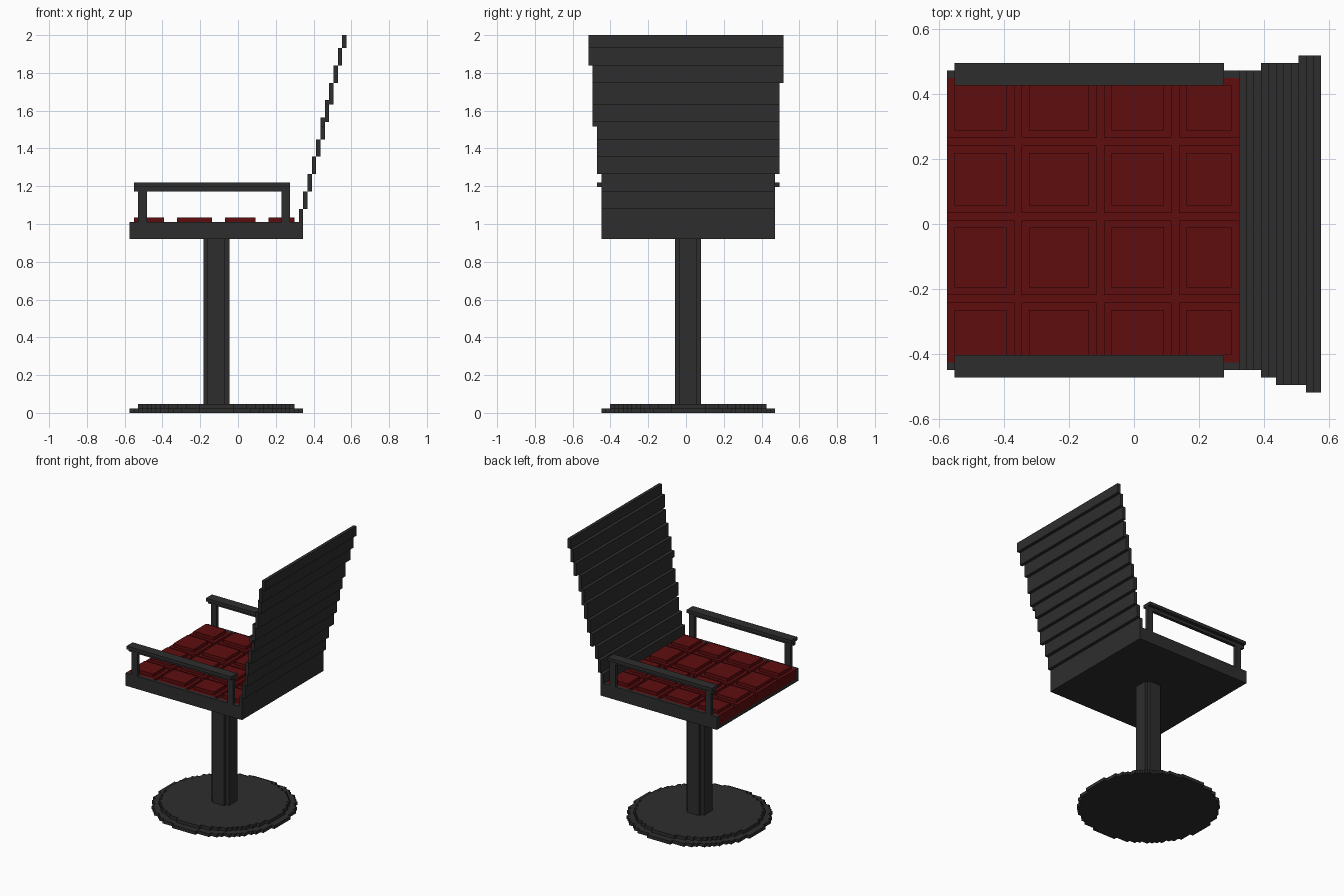
import bpy, bmesh, math

cube = bpy.data.objects.get("Cube")
if cube:
    bpy.data.objects.remove(cube, do_unlink=True)

U = 2 / 87            # one block; all part sizes below are in blocks
CX, CY = -5, 0.5      # axis of the pedestal


def material(name, rgb):
    m = bpy.data.materials.new(name)
    m.use_nodes = True
    m.diffuse_color = (*rgb, 1)
    m.node_tree.nodes["Principled BSDF"].inputs["Base Color"].default_value = (*rgb, 1)
    return m


DARK = material("charcoal", (0.027, 0.027, 0.027))
RED = material("dark red", (0.115, 0.004, 0.0045))


def finish(name, bm, mat):
    bmesh.ops.scale(bm, vec=(U, U, U), verts=bm.verts)
    bmesh.ops.recalc_face_normals(bm, faces=bm.faces)
    me = bpy.data.meshes.new(name)
    bm.to_mesh(me)
    bm.free()
    me.materials.append(mat)
    ob = bpy.data.objects.new(name, me)
    bpy.context.collection.objects.link(ob)
    return ob


def boxes(name, mat, *ranges):
    """One object made of boxes, each given as x0, x1, y0, y1, z0, z1."""
    bm = bmesh.new()
    for x0, x1, y0, y1, z0, z1 in ranges:
        vs = bmesh.ops.create_cube(bm, size=1)["verts"]
        bmesh.ops.scale(bm, vec=(x1 - x0, y1 - y0, z1 - z0), verts=vs)
        bmesh.ops.translate(bm, vec=((x0 + x1) / 2, (y0 + y1) / 2, (z0 + z1) / 2), verts=vs)
    return finish(name, bm, mat)


def prism(name, mat, half_widths, z0, z1):
    """Stepped, mirrored outline: half width of each one-block row from the axis out."""
    quarter = []
    for j, w in enumerate(half_widths):
        for p in ((w, j), (w, j + 1)):
            # drop points in the middle of a straight run
            if len(quarter) > 1 and quarter[-1][0] == quarter[-2][0] == p[0]:
                quarter.pop()
            if not quarter or quarter[-1] != p:
                quarter.append(p)
    right = [(x, -y) for x, y in reversed(quarter[1:])] + quarter[1:]
    outline = right + [(-x, y) for x, y in reversed(right)]
    bm = bmesh.new()
    face = bm.faces.new([bm.verts.new((CX + x, CY + y, z0)) for x, y in outline])
    top = bmesh.ops.extrude_face_region(bm, geom=[face])["geom"]
    bmesh.ops.translate(bm, vec=(0, 0, z1 - z0),
                        verts=[g for g in top if isinstance(g, bmesh.types.BMVert)])
    if not face.is_valid or len(bm.faces) < len(outline) + 2:
        bm.faces.new([v for v in bm.verts if v.co.z == z0][:len(outline)])
    return finish(name, bm, mat)


def disc(r):
    return [round(math.sqrt(r * r - (j + 0.5) ** 2)) for j in range(r)]


# Pedestal: two stepped discs and a column with notched corners
prism("base_plate", DARK, disc(20), 0, 1)
prism("base_step", DARK, disc(18), 1, 2)
prism("column", DARK, [3, 3, 2], 2, 40)

# Seat tray: floor, two side rails and a rear rail
boxes("seat_frame", DARK,
      (-25, 15, -19.5, 20.5, 40, 41),
      (-25, 14, -19.5, -18.5, 41, 44),
      (-25, 14, 19.5, 20.5, 41, 44),
      (14, 15, -19.5, 20.5, 41, 44))

# Upholstery: slab with a 4 x 4 grid of stepped pads
boxes("seat_cushion", RED, (-25, 14, -18.5, 19.5, 41, 43))
columns = [(-25, -16), (-15, -5), (-4, 5), (6, 14)]
rows = [(-18.5, -10.5), (-9.5, 0.5), (1.5, 10.5), (11.5, 19.5)]
pads = []
for x0, x1 in columns:
    for y0, y1 in rows:
        pads.append((x0, x1, y0, y1, 43, 44))
        pads.append((x0 + 1, x1 - 1, y0 + 1, y1 - 1, 44, 45))
boxes("seat_pads", RED, *pads)

# Armrests: T-shaped rail on two posts
for side, y in (("right", -19), ("left", 20)):
    boxes(side + "_armrest", DARK,
          (-24, 12, y - 1.5, y + 1.5, 52, 53),
          (-24, 12, y - 0.5, y + 0.5, 51, 52))
    boxes(side + "_armrest_posts", DARK,
          *[(x, x + 2, y - 0.5, y + 0.5, 44, 51) for x in (-23, 10)])

# Backrest: slats stepping outwards and widening towards the top
bottoms = [44, 47, 51, 55, 59, 63, 67, 71, 76, 80, 84]
tops = [47, 51, 55, 59, 63, 68, 72, 76, 80, 84, 87]
slats = []
for i, (z0, z1) in enumerate(zip(bottoms, tops)):
    low = -19.5 - (i >= 3) - (i >= 6) - (i >= 9)
    high = 20.5 + (i >= 3) + (i >= 8)
    slats.append((14 + i, 15 + i, low, high, z0, z1))
slats.append((19, 20, -21.5, -20.5, 66, 68))
boxes("backrest_slats", DARK, *slats)
